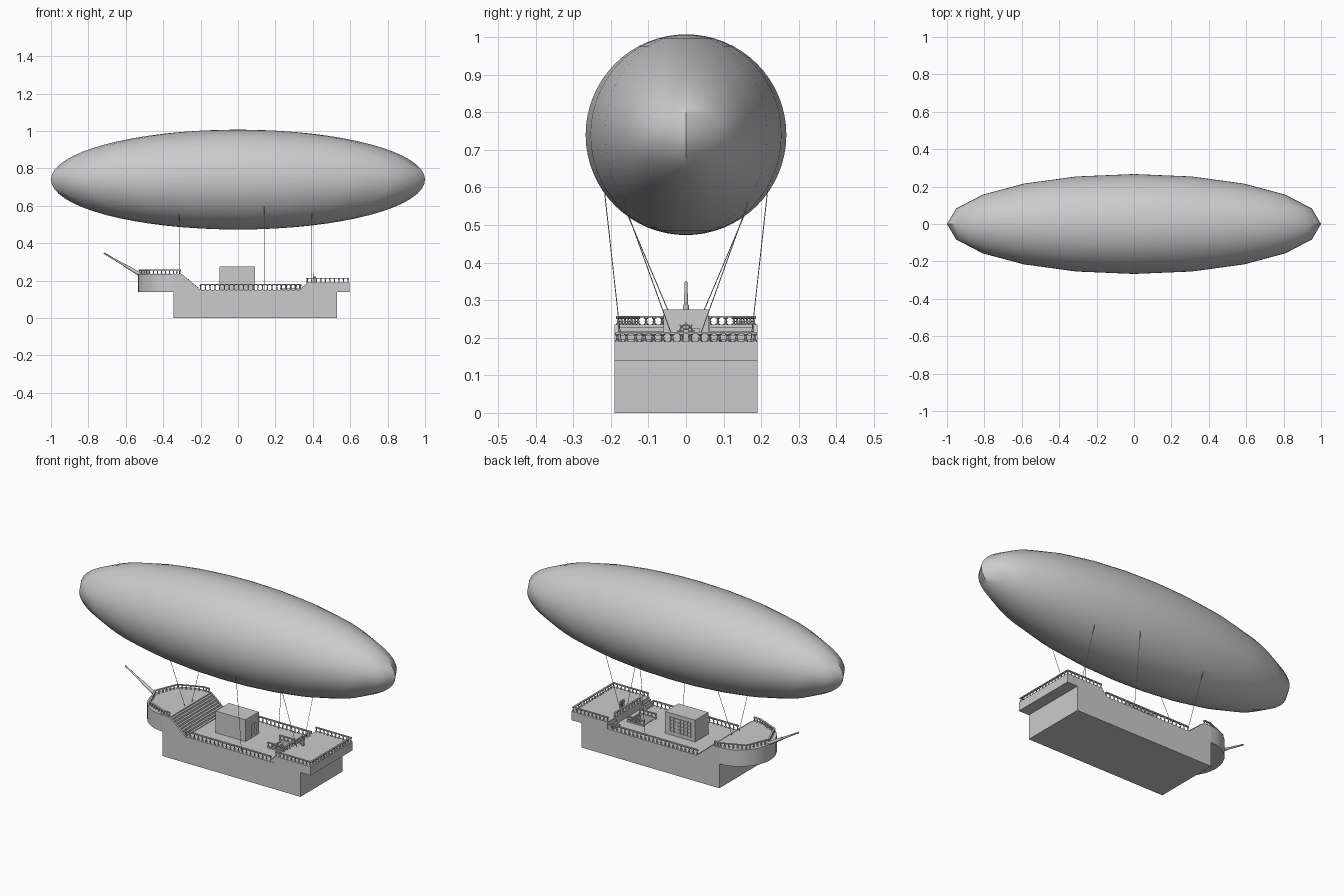
import bpy, bmesh, math
from mathutils import Vector, Matrix

if "Cube" in bpy.data.objects:
    bpy.data.objects.remove(bpy.data.objects["Cube"])


def finish(name, bm, smooth=False):
    bmesh.ops.recalc_face_normals(bm, faces=bm.faces)
    me = bpy.data.meshes.new(name)
    bm.to_mesh(me)
    bm.free()
    ob = bpy.data.objects.new(name, me)
    bpy.context.collection.objects.link(ob)
    if smooth:
        bpy.ops.object.select_all(action='DESELECT')
        ob.select_set(True)
        bpy.context.view_layer.objects.active = ob
        bpy.ops.object.shade_smooth_by_angle(angle=math.radians(40))
    return ob


def add_box(bm, x0, x1, y0, y1, z0, z1):
    m = Matrix.Translation(((x0 + x1) / 2, (y0 + y1) / 2, (z0 + z1) / 2))
    bmesh.ops.create_cube(bm, size=1, matrix=m @ Matrix.Diagonal((x1 - x0, y1 - y0, z1 - z0, 1)))


def add_rod(bm, p, q, r1, r2, n=8):
    p, q = Vector(p), Vector(q)
    d = q - p
    m = Matrix.Translation((p + q) / 2) @ d.to_track_quat('Z', 'Y').to_matrix().to_4x4()
    bmesh.ops.create_cone(bm, cap_ends=True, segments=n, radius1=r1, radius2=r2, depth=d.length, matrix=m)


def add_prism(bm, pts, direction):
    f = bm.faces.new([bm.verts.new(p) for p in pts])
    new = bmesh.ops.extrude_face_region(bm, geom=[f])['geom']
    bmesh.ops.translate(bm, vec=direction, verts=[v for v in new if isinstance(v, bmesh.types.BMVert)])


def cut(ob, *bounds):
    bm = bmesh.new()
    add_box(bm, *bounds)
    c = finish(ob.name + "_cutter", bm)
    c.hide_render = True
    c.hide_set(True)
    mod = ob.modifiers.new("opening", 'BOOLEAN')
    mod.operation, mod.object, mod.solver = 'DIFFERENCE', c, 'EXACT'


BALUSTER = [(0, .006), (.12, .006), (.2, .0025), (.4, .0042), (.7, .002), (.86, .0062), (1, .0062)]


def railing(name, path, z, h, spacing=.025):
    """Turned balusters under a square handrail, along a plan path."""
    bm = bmesh.new()
    for (ax, ay), (bx, by) in zip(path, path[1:]):
        a, b = Vector((ax, ay, z)), Vector((bx, by, z))
        d = b - a
        n = max(1, round(d.length / spacing))
        for i in range(n + 1):
            p = a + d * i / n
            for (t0, r0), (t1, r1) in zip(BALUSTER, BALUSTER[1:]):
                add_rod(bm, p + Vector((0, 0, t0 * h * .85)), p + Vector((0, 0, t1 * h * .85)), r0, r1, 6)
        s = d.normalized().cross(Vector((0, 0, 1))) * .005
        e = d.normalized() * .004
        top = Vector((0, 0, h * .82))
        add_prism(bm, [a - e - s + top, a - e + s + top, b + e + s + top, b + e - s + top], (0, 0, h * .18))
    return finish(name, bm)


# gas envelope
bm = bmesh.new()
bmesh.ops.create_uvsphere(bm, u_segments=20, v_segments=32, radius=1,
                          matrix=Matrix.Translation((0, 0, .74)) @ Matrix.Diagonal((1, .267, .267, 1)))
env = finish("envelope", bm, True)
for p in env.data.polygons:
    p.use_smooth = True

# hull with raised stern deck and forecastle step
bm = bmesh.new()
prof = [(-.345, 0), (.53, 0), (.53, .14), (.595, .14), (.595, .19), (.365, .19),
        (.365, .15), (-.3, .15), (-.3, .235), (-.345, .235)]
add_prism(bm, [(x, -.19, z) for x, z in prof], (0, .38, 0))
hull = finish("hull", bm)
cut(hull, .235, .325, -.05, .05, .08, .2)

# rounded bow
bm = bmesh.new()
arc = [math.radians(90 + 180 * i / 16) for i in range(17)]
add_prism(bm, [(-.345 + .19 * math.cos(a), .19 * math.sin(a), .14) for a in arc], (0, 0, .095))
finish("forecastle", bm, True)

# broad stairs to the forecastle, with sloping side boards
bm = bmesh.new()
N = 8
for i in range(N):
    x = -.3 + i * .1 / N
    add_box(bm, x, x + .1 / N, -.18, .18, .15, .235 - (i + 1) * .085 / N + .004)
finish("bow_stairs", bm)
bm = bmesh.new()
for y in (-.19, .18):
    add_prism(bm, [(-.3, y, .15), (-.2, y, .15), (-.3, y, .235)], (0, .01, 0))
finish("stair_sides", bm)

# two small stairs to the stern deck
bm = bmesh.new()
for s in (-.155, .155):
    for i in range(3):
        add_box(bm, .335 + i * .01, .365, s - .033, s + .033, .15, .16 + i * .01)
finish("stern_stairs", bm)

# cabin with doorway and recessed lattice window
bm = bmesh.new()
add_box(bm, -.1, .09, -.06, .06, .15, .275)
cabin = finish("cabin", bm)
cut(cabin, .08, .1, -.005, .035, .152, .225)
bm = bmesh.new()
x0, x1, z0, z1 = -.07, .06, .17, .25
for i in range(7):
    x = x0 + (x1 - x0) * i / 6
    add_box(bm, x - .003, x + .003, .058, .064, z0, z1)
for i in range(5):
    z = z0 + (z1 - z0) * i / 4
    add_box(bm, x0 - .003, x1 + .003, .058, .064, z - .003, z + .003)
finish("window_lattice", bm)

# deck hatch: coaming and ladder steps below
bm = bmesh.new()
for s in (-1, 1):
    add_box(bm, .227, .333, s * .054 - .004, s * .054 + .004, .15, .158)
add_box(bm, .327, .335, -.058, .058, .15, .158)
for i in range(5):
    add_box(bm, .235 + i * .014, .249 + i * .014, -.05, .05, .08, .142 - i * .013)
finish("hatch", bm)

# railings
r = .18
bow = [(-.31, r)] + [(-.345 + r * math.cos(a), r * math.sin(a))
                     for a in [math.radians(90 + 45 * i) for i in range(5)]] + [(-.31, -r)]
railing("bow_railing", bow, .235, .023, .022)
railing("stern_railing", [(.37, -.183), (.588, -.183), (.588, .183), (.37, .183)], .19, .025)
railing("stern_front_railing", [(.372, -.115), (.372, .115)], .19, .025)
for s, side in ((-1, "front"), (1, "back")):
    railing("deck_railing_" + side, [(-.2, s * .183), (.335, s * .183)], .15, .031)
    railing("hatch_railing_" + side, [(.23, s * .054), (.33, s * .054)], .156, .026)

# steering wheel on its post
bm = bmesh.new()
add_box(bm, .408, .418, -.006, .006, .19, .222)
c = Vector((.403, 0, .218))
add_rod(bm, c, c + Vector((.012, 0, 0)), .004, .004)
for i in range(8):
    a, b = [k * math.pi / 4 for k in (i, i + 1)]
    pa, pb = [c + Vector((0, math.cos(k), math.sin(k))) * .017 for k in (a, b)]
    add_rod(bm, pa, pb, .0022, .0022, 6)
    add_rod(bm, c, c + (pa - c) * 1.4, .0015, .0015, 6)
finish("steering_wheel", bm)

# bowsprit
bm = bmesh.new()
add_rod(bm, (-.515, 0, .228), (-.61, 0, .284), .010, .008, 10)
add_rod(bm, (-.60, 0, .278), (-.716, 0, .347), .006, .004, 10)
finish("bowsprit", bm, True)

# suspension ropes
bm = bmesh.new()
for s in (-1, 1):
    add_rod(bm, (-.315, s * .03, .23), (-.315, s * .165, .55), .0012, .0012, 6)
    add_rod(bm, (.395, s * .03, .185), (.395, s * .165, .56), .0012, .0012, 6)
    add_rod(bm, (.14, s * .168, .148), (.14, s * .218, .6), .0012, .0012, 6)
finish("ropes", bm)
